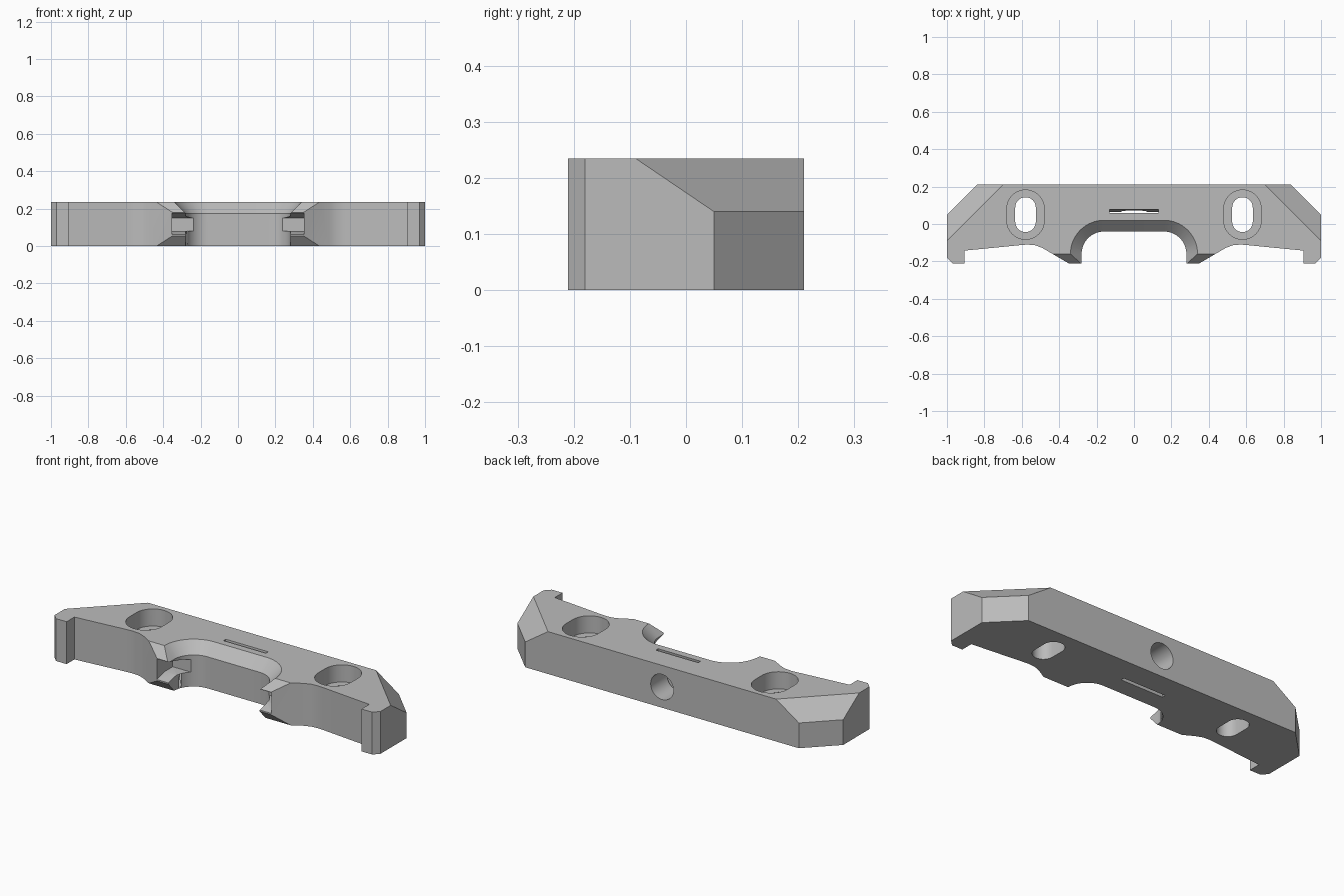
import bpy, bmesh
from math import sin, cos, pi
from mathutils import Vector

cube = bpy.data.objects.get("Cube")
if cube:
    bpy.data.objects.remove(cube, do_unlink=True)

H = 0.235

grey = bpy.data.materials.new("plain grey")
grey.use_nodes = True
grey.diffuse_color = (0.5, 0.5, 0.5, 1)
grey.node_tree.nodes["Principled BSDF"].inputs["Base Color"].default_value = (0.5, 0.5, 0.5, 1)


def loft(name, rings):
    """Solid from matching 3D rings, capped at both ends."""
    bm = bmesh.new()
    loops = [[bm.verts.new(p) for p in ring] for ring in rings]
    n = len(loops[0])
    for a, b in zip(loops, loops[1:]):
        for i in range(n):
            j = (i + 1) % n
            bm.faces.new((a[i], a[j], b[j], b[i]))
    bm.faces.new(loops[0])
    bm.faces.new(loops[-1])
    bmesh.ops.recalc_face_normals(bm, faces=bm.faces)
    mesh = bpy.data.meshes.new(name)
    bm.to_mesh(mesh)
    bm.free()
    mesh.materials.append(grey)
    obj = bpy.data.objects.new(name, mesh)
    bpy.context.collection.objects.link(obj)
    return obj


def upright(name, pts, z0, z1):
    return loft(name, [[(x, y, z) for x, y in pts] for z in (z0, z1)])


def sideways(name, pts, x0, x1):
    return loft(name, [[(x, y, z) for y, z in pts] for x in (x0, x1)])


def arc(cx, cy, r, start, end, steps=16):
    return [(cx + r * cos(start + (end - start) * i / steps),
             cy + r * sin(start + (end - start) * i / steps)) for i in range(steps + 1)]


def oval(cx, cy, r, half):
    return arc(cx, cy + half, r, 0, pi) + arc(cx, cy - half, r, pi, 2 * pi)


def recess(r):
    return ([(r + 0.16, -0.3)] + arc(0.16, -0.16, r, 0, pi / 2)
            + arc(-0.16, -0.16, r, pi / 2, pi) + [(-r - 0.16, -0.3)])


# Main block with hooked ends and two central horns
half = [(0.84, 0.21), (1, 0.05), (1, -0.18), (0.97, -0.21), (0.905, -0.21),
        (0.905, -0.142), (0.75, -0.127), (0.61, -0.113), (0.57, -0.11),
        (0.53, -0.113), (0.49, -0.128), (0.35, -0.21)]
body = upright("bracket_body", half + [(-x, y) for x, y in reversed(half)], 0, H)

# Sloped cuts on the upper rear corners
bm = bmesh.new()
bm.from_mesh(body.data)
for s in (1, -1):
    a, b, c = (Vector((s * x, y, z)) for x, y, z in
               ((0.70, 0.21, H), (1, -0.09, H), (0.84, 0.21, 0.14)))
    normal = (b - a).cross(c - a)
    if normal.z < 0:
        normal.negate()
    bmesh.ops.bisect_plane(bm, geom=bm.verts[:] + bm.edges[:] + bm.faces[:],
                           plane_co=a, plane_no=normal, clear_outer=True)
    bmesh.ops.holes_fill(bm, edges=[e for e in bm.edges if e.is_boundary])
bmesh.ops.recalc_face_normals(bm, faces=bm.faces)
bm.to_mesh(body.data)
bm.free()

# Central recess with a flared upper rim
cutters = [upright("recess_cutter", recess(0.12), -0.1, H + 0.1),
           loft("rim_cutter", [[(x, y, z) for x, y in recess(r)]
                               for r, z in ((0.115, 0.17), (0.19, H + 0.01))])]

for s in (1, -1):
    # Counterbored slots
    cutters += [upright("slot_cutter", oval(s * 0.58, 0.05, 0.055, 0.038), -0.1, H + 0.1),
                upright("counterbore_cutter", oval(s * 0.58, 0.05, 0.1, 0.032), 0.14, H + 0.1)]
    # Sloped horn tips and the tapered notch between them
    cutters += [sideways("horn_top_cutter", [(-0.16, H), (-0.22, 0.169), (-0.22, 0.3), (-0.16, 0.3)],
                         s * 0.2, s * 0.5),
                sideways("horn_base_cutter", [(-0.16, 0), (-0.22, 0.066), (-0.22, -0.1), (-0.16, -0.1)],
                         s * 0.2, s * 0.5),
                sideways("notch_cutter", [(-0.07, 0.08), (-0.14, 0.08), (-0.22, 0.06), (-0.22, 0.18),
                                          (-0.14, 0.16), (-0.07, 0.15)], s * 0.15, s * 0.352)]

# Bent strap slot and the round hole in the back
cutters.append(sideways("strap_cutter", [(0.06, -0.01), (0.08, -0.01), (0.065, 0.118), (0.08, 0.245),
                                         (0.06, 0.245), (0.045, 0.118)], -0.13, 0.13))
ring = arc(0, 0.115, 0.07, 0, 2 * pi * 31 / 32, 31)
cutters.append(loft("back_hole_cutter", [[(x, y, z) for x, z in ring] for y in (0.06, 0.3)]))

bpy.ops.object.select_all(action='DESELECT')
bpy.context.view_layer.objects.active = body
body.select_set(True)
for cutter in cutters:
    mod = body.modifiers.new("cut", 'BOOLEAN')
    mod.operation = 'DIFFERENCE'
    mod.solver = 'EXACT'
    mod.object = cutter
    bpy.ops.object.modifier_apply(modifier=mod.name)
    bpy.data.objects.remove(cutter, do_unlink=True)

bpy.ops.object.shade_smooth_by_angle(angle=0.4)
